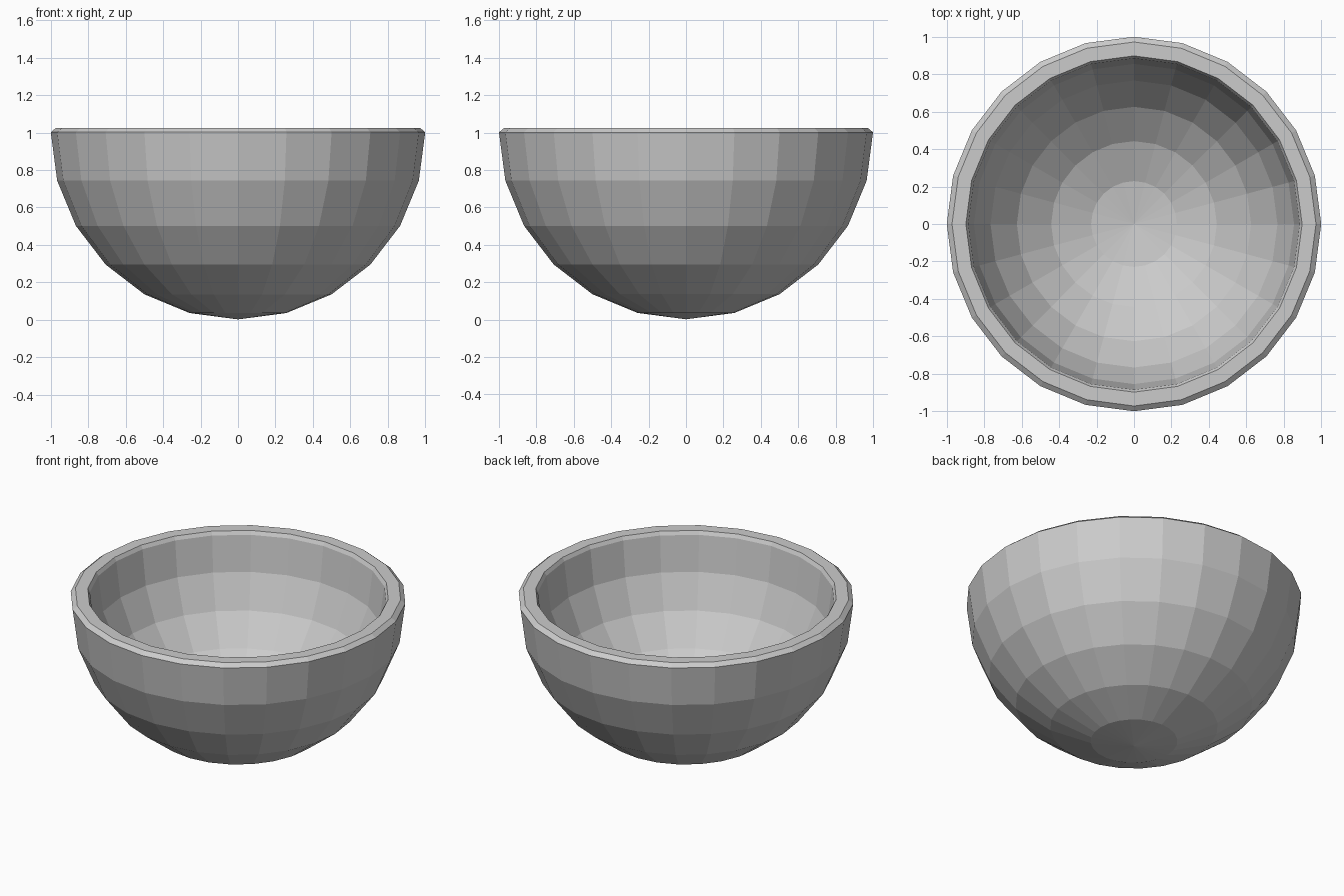
import bpy, bmesh, math

if "Cube" in bpy.data.objects:
    bpy.data.objects.remove(bpy.data.objects["Cube"])

SEGMENTS = 24
STEP = math.radians(15)
OUTER, INNER = 1.0, 0.885

# Half profile: outer hemisphere, chamfered rim, then inner hemisphere
profile = [(OUTER * math.sin(i * STEP), 1.002 - OUTER * math.cos(i * STEP)) for i in range(7)]
profile += [(0.972, 1.025), (0.898, 1.025)]
profile += [(INNER * math.sin(i * STEP), 1.002 - INNER * math.cos(i * STEP)) for i in range(6, -1, -1)]

bm = bmesh.new()


def ring(r, z):
    if r < 1e-6:
        return [bm.verts.new((0, 0, z))] * SEGMENTS
    return [bm.verts.new((r * math.cos(2 * math.pi * k / SEGMENTS),
                          r * math.sin(2 * math.pi * k / SEGMENTS), z))
            for k in range(SEGMENTS)]


# Revolve the profile into flat facets, with triangle fans at both poles
rings = [ring(r, z) for r, z in profile]
for a, b in zip(rings, rings[1:]):
    for k in range(SEGMENTS):
        n = (k + 1) % SEGMENTS
        corners = list(dict.fromkeys([a[k], a[n], b[n], b[k]]))
        bm.faces.new(corners)
bmesh.ops.recalc_face_normals(bm, faces=bm.faces)

# Bowl
mesh = bpy.data.meshes.new("bowl")
bm.to_mesh(mesh)
bm.free()
bowl = bpy.data.objects.new("bowl", mesh)
bpy.context.collection.objects.link(bowl)
